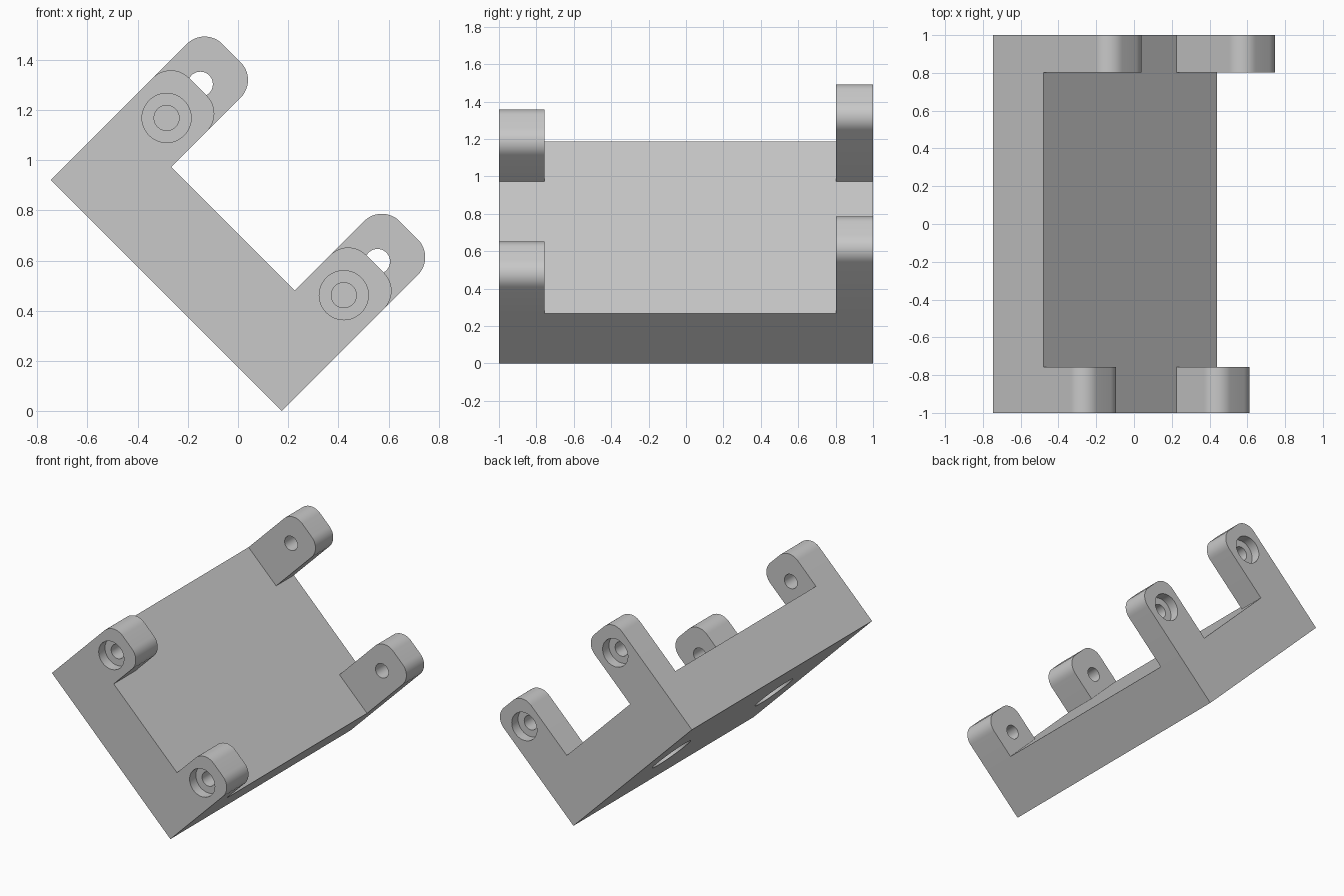
import bpy
import bmesh
import math
from mathutils import Matrix, Vector

if "Cube" in bpy.data.objects:
    bpy.data.objects.remove(bpy.data.objects["Cube"], do_unlink=True)

# Main sizes, in the bracket's own frame (x = width, y = length, z = height)
WIDTH, HEIGHT = 1.302, 0.376
TAB_WIDTH, CORNER = 0.303, 0.1
HOLE_R, BORE_R, BORE_DEPTH = 0.05, 0.098, 0.07
TILT = Matrix.Translation((-0.746, 0, 0.921)) @ Matrix.Rotation(math.radians(45), 4, "Y")

grey = bpy.data.materials.new("plain grey")
grey.use_nodes = True
colour = (0.58, 0.58, 0.58, 1)
grey.diffuse_color = colour
grey.node_tree.nodes["Principled BSDF"].inputs["Base Color"].default_value = colour


def prism(name, outline, y0, y1):
    """Extrude a width/height outline along the length."""
    bm = bmesh.new()
    face = bm.faces.new([bm.verts.new((x, y0, z)) for x, z in outline])
    ext = bmesh.ops.extrude_face_region(bm, geom=[face])
    moved = [g for g in ext["geom"] if isinstance(g, bmesh.types.BMVert)]
    bmesh.ops.translate(bm, vec=(0, y1 - y0, 0), verts=moved)
    bmesh.ops.recalc_face_normals(bm, faces=bm.faces[:])
    mesh = bpy.data.meshes.new(name)
    bm.to_mesh(mesh)
    bm.free()
    mesh.materials.append(grey)
    obj = bpy.data.objects.new(name, mesh)
    bpy.context.collection.objects.link(obj)
    return obj


def cylinder(centre, radius, length, axis):
    """Round cutter centred on a point."""
    bm = bmesh.new()
    turn = Vector((0, 0, 1)).rotation_difference(Vector(axis)).to_matrix().to_4x4()
    bmesh.ops.create_cone(bm, cap_ends=True, segments=48, radius1=radius, radius2=radius,
                          depth=length, matrix=Matrix.Translation(centre) @ turn)
    mesh = bpy.data.meshes.new("cutter")
    bm.to_mesh(mesh)
    bm.free()
    mesh.materials.append(grey)
    obj = bpy.data.objects.new("cutter", mesh)
    bpy.context.collection.objects.link(obj)
    obj.hide_render = True
    return obj


def finish(obj, cutters):
    """Cut the holes, tilt the part into place and smooth its round faces."""
    for cutter in cutters:
        mod = obj.modifiers.new("hole", "BOOLEAN")
        mod.operation, mod.solver, mod.object = "DIFFERENCE", "EXACT", cutter
    graph = bpy.context.evaluated_depsgraph_get()
    mesh = bpy.data.meshes.new_from_object(obj.evaluated_get(graph))
    obj.modifiers.clear()
    obj.data = mesh
    for cutter in cutters:
        bpy.data.objects.remove(cutter, do_unlink=True)
    obj.matrix_world = TILT
    bpy.ops.object.select_all(action="DESELECT")
    obj.select_set(True)
    bpy.context.view_layer.objects.active = obj
    bpy.ops.object.shade_smooth_by_angle(angle=math.radians(30))


def tab_outline(x0, top):
    """Square foot with two rounded upper corners."""
    x1 = x0 + TAB_WIDTH
    points = [(x0, HEIGHT), (x1, HEIGHT)]
    for cx, start in ((x1 - CORNER, 0), (x0 + CORNER, 90)):
        for i in range(13):
            a = math.radians(start + 90 * i / 12)
            points.append((cx + CORNER * math.cos(a), top - CORNER + CORNER * math.sin(a)))
    return points


# Base block with two blind round pockets underneath
base = prism("base_block", [(0, 0), (WIDTH, 0), (WIDTH, HEIGHT), (0, HEIGHT)], -1, 1)
finish(base, [cylinder((WIDTH / 2, y, 0), 0.15, 0.3, (0, 0, 1)) for y in (-0.57, 0.57)])

# Four tabs, each with a screw hole counterbored from its outer face
for end, y_out, y_in, top in (("front", -1, -0.757, 0.677), ("back", 1, 0.803, 0.867)):
    for side, x0 in (("right", 0), ("left", WIDTH - TAB_WIDTH)):
        tab = prism(f"{end}_{side}_tab", tab_outline(x0, top), y_out, y_in)
        cx, cz = x0 + TAB_WIDTH / 2, top - 0.176
        finish(tab, [
            cylinder((cx, (y_out + y_in) / 2, cz), HOLE_R, 0.5, (0, 1, 0)),
            cylinder((cx, y_out, cz), BORE_R, BORE_DEPTH * 2, (0, 1, 0)),
        ])
